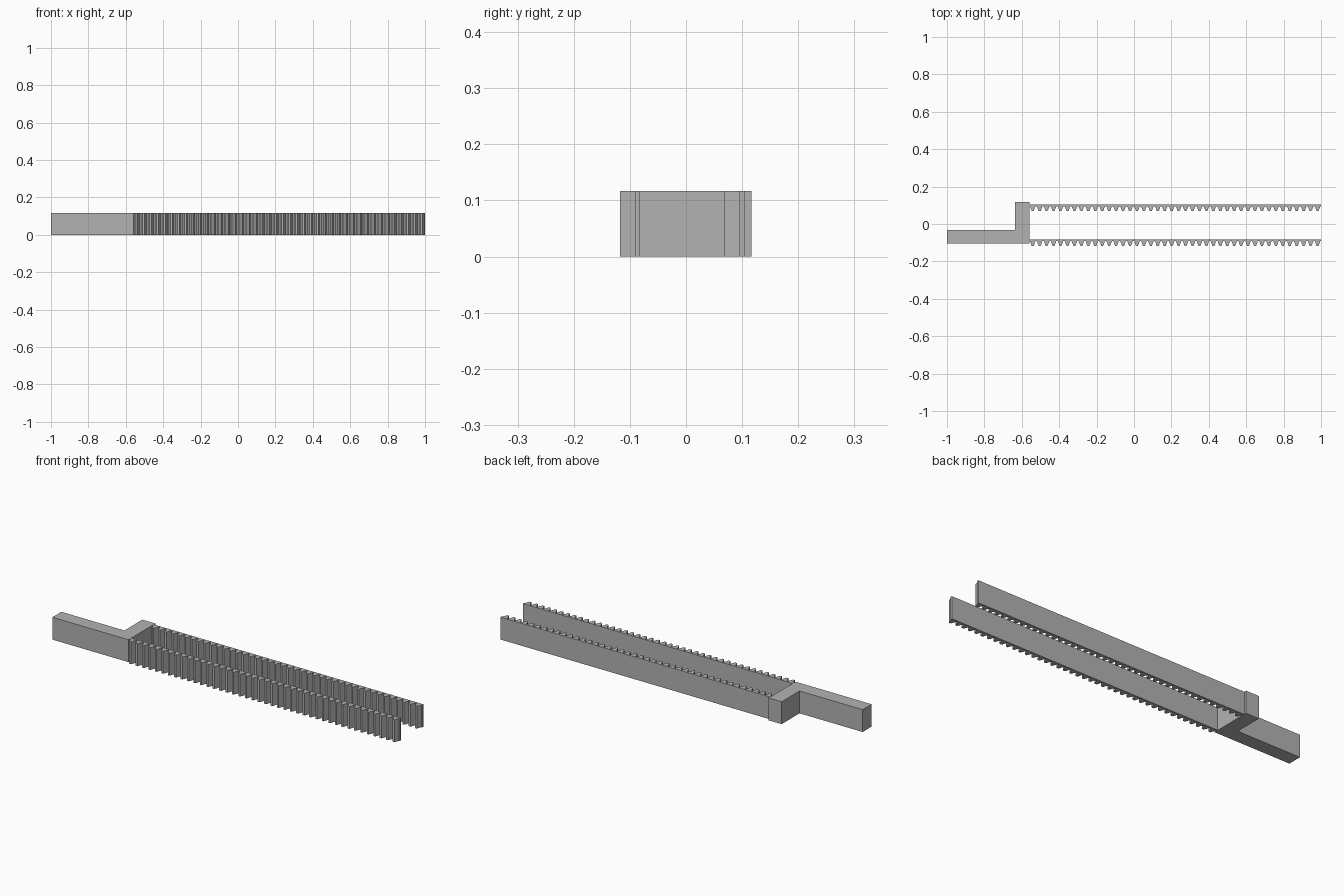
import bpy, bmesh, math

cube = bpy.data.objects.get("Cube")
if cube:
    bpy.data.objects.remove(cube)

HEIGHT = 0.117
RACK_START, RACK_END = -0.56, 1.0
TEETH = 42

grey = bpy.data.materials.new("plain grey")
grey.use_nodes = True
grey.diffuse_color = (0.45, 0.45, 0.45, 1)
grey.node_tree.nodes["Principled BSDF"].inputs["Base Color"].default_value = grey.diffuse_color


def extrude_outline(name, outline):
    """Raise a flat outline from the ground to the common height."""
    bm = bmesh.new()
    base = bm.faces.new([bm.verts.new((x, y, 0)) for x, y in outline])
    raised = bmesh.ops.extrude_face_region(bm, geom=[base])["geom"]
    top = [v for v in raised if isinstance(v, bmesh.types.BMVert)]
    bmesh.ops.translate(bm, vec=(0, 0, HEIGHT), verts=top)
    bmesh.ops.recalc_face_normals(bm, faces=bm.faces)
    mesh = bpy.data.meshes.new(name)
    bm.to_mesh(mesh)
    bm.free()
    mesh.materials.append(grey)
    obj = bpy.data.objects.new(name, mesh)
    bpy.context.collection.objects.link(obj)


def rack_outline(back):
    """Thin spine with gear-rack teeth pointing to the front."""
    pitch = (RACK_END - RACK_START) / TEETH
    module = pitch / math.pi
    root = back - 0.0092
    tip = root - 2.25 * module
    slope = math.tan(math.radians(20))
    tip_half = pitch / 4 - module * slope
    root_half = pitch / 4 + 1.25 * module * slope
    points = [(RACK_END, back), (RACK_START, back), (RACK_START, root)]
    for i in range(TEETH):
        x = RACK_START + (i + 0.5) * pitch
        points += [(x - root_half, root), (x - tip_half, tip),
                   (x + tip_half, tip), (x + root_half, root)]
    return points + [(RACK_END, root)]


# Handle with its cross head
extrude_outline("handle", [(-1, -0.105), (-0.56, -0.105), (-0.56, 0.117),
                           (-0.635, 0.117), (-0.635, -0.031), (-1, -0.031)])

# Two parallel toothed racks
extrude_outline("front_rack", rack_outline(-0.082))
extrude_outline("back_rack", rack_outline(0.104))
